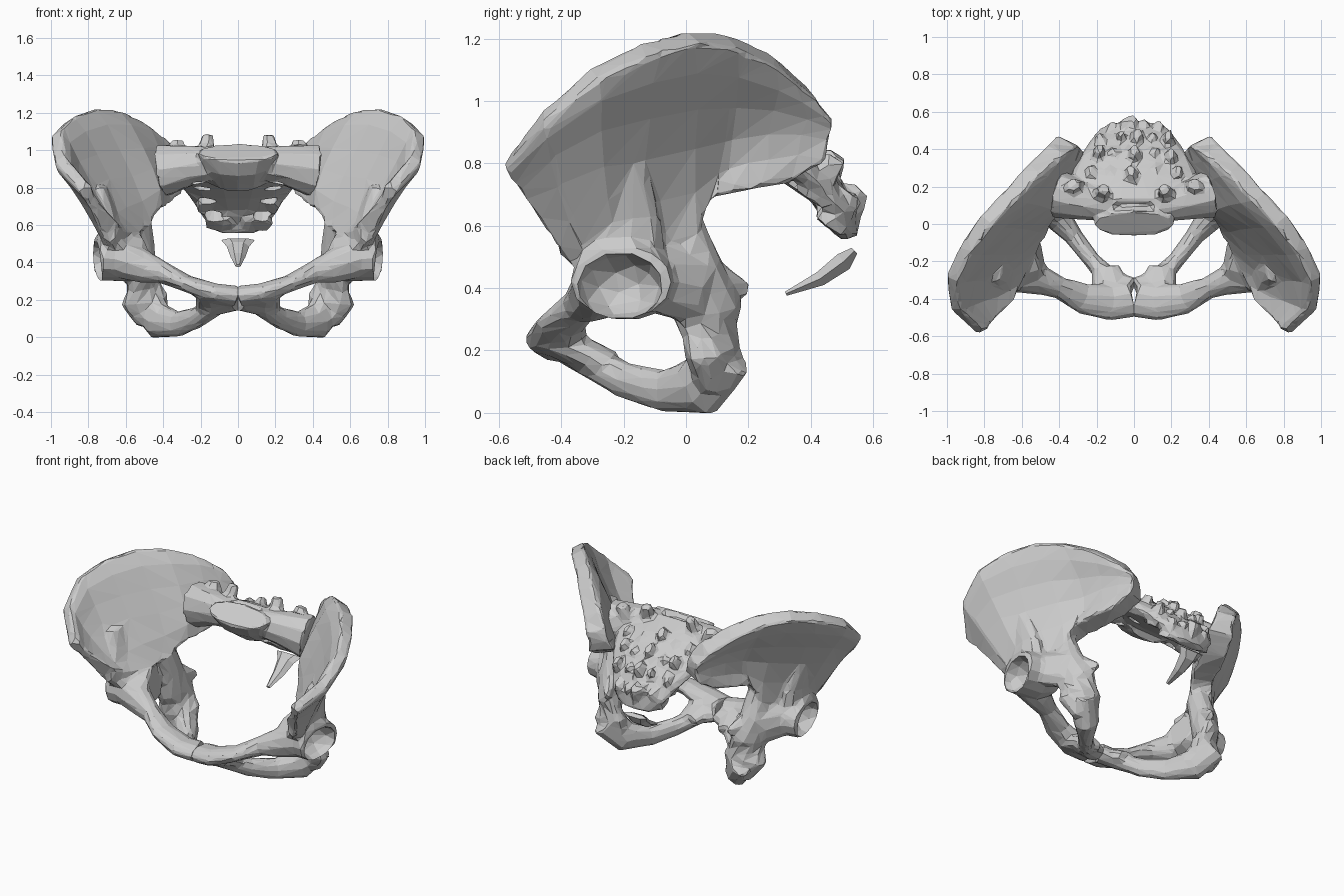
import bpy, bmesh, math, random
from mathutils import Vector, Matrix

if "Cube" in bpy.data.objects:
    bpy.data.objects.remove(bpy.data.objects["Cube"])

Z = Vector((0, 0, 1))
random.seed(4)


def bridge(bm, rings):
    """Skin a list of point rings into a closed solid."""
    rings = [[bm.verts.new(p) for p in r] for r in rings]
    n = len(rings[0])
    for a, b in zip(rings, rings[1:]):
        for i in range(n):
            j = (i + 1) % n
            bm.faces.new((a[i], a[j], b[j], b[i]))
    bm.faces.new(rings[0][::-1])
    bm.faces.new(rings[-1])


def tube(bm, path, n=10):
    """Path of (x, y, z, sideways radius, other radius)."""
    c = [Vector(p[:3]) for p in path]
    rings = []
    for i, p in enumerate(path):
        t = (c[min(i + 1, len(c) - 1)] - c[max(i - 1, 0)]).normalized()
        side = t.cross(Z)
        side = side.normalized() if side.length > 0.05 else Vector((1, 0, 0))
        up = side.cross(t)
        rings.append([c[i] + side * p[3] * math.cos(2 * math.pi * k / n)
                      + up * p[4] * math.sin(2 * math.pi * k / n) for k in range(n)])
    bridge(bm, rings)


def finish(bm, name):
    bmesh.ops.recalc_face_normals(bm, faces=bm.faces[:])
    me = bpy.data.meshes.new(name)
    bm.to_mesh(me)
    bm.free()
    ob = bpy.data.objects.new(name, me)
    bpy.context.collection.objects.link(ob)
    return ob


def fuse(ob, voxel, cutter, ratio, smooth):
    """Melt overlapping parts together, carve, then reduce to flat facets."""
    m = ob.modifiers.new("fuse", 'REMESH')
    m.mode = 'VOXEL'
    m.voxel_size = voxel
    m = ob.modifiers.new("soften", 'SMOOTH')
    m.iterations = smooth
    m = ob.modifiers.new("carve", 'BOOLEAN')
    m.operation = 'DIFFERENCE'
    m.solver = 'EXACT'
    m.object = cutter
    m = ob.modifiers.new("facets", 'DECIMATE')
    m.ratio = ratio


# ---------- hip bone (one side, mirrored) ----------
hip = bmesh.new()

# iliac blade: front-to-back columns of crest, middle and base points
blade = [
    ((.82, -.58, .80), (.76, -.51, .70), (.67, -.40, .56)),
    ((.955, -.46, .95), (.83, -.41, .76), (.66, -.33, .53)),
    ((.975, -.29, 1.09), (.81, -.28, .81), (.63, -.24, .52)),
    ((.90, -.13, 1.165), (.71, -.14, .83), (.58, -.12, .54)),
    ((.79, .02, 1.205), (.60, .00, .86), (.53, -.01, .59)),
    ((.67, .15, 1.19), (.49, .11, .89), (.48, .07, .69)),
    ((.54, .29, 1.125), (.435, .24, .91), (.44, .18, .715)),
    ((.42, .40, 1.03), (.385, .36, .91), (.38, .30, .75)),
    ((.36, .445, .95), (.345, .44, .89), (.34, .42, .82)),
]
grid = []
for col in blade:
    a, b, c = (Vector(p) for p in col)
    grid.append([a * (1 - t) * (1 - 2 * t) + b * 4 * t * (1 - t) + c * t * (2 * t - 1)
                 for t in (0, .12, .3, .5, .75, 1)])
half = (.03, .04, .03, .03, .042, .06)
rings = []
for i, col in enumerate(grid):
    du = [p - q for p, q in zip(grid[min(i + 1, 8)], grid[max(i - 1, 0)])]
    outer, inner = [], []
    for j, p in enumerate(col):
        dv = col[min(j + 1, 5)] - col[max(j - 1, 0)]
        nrm = du[j].cross(dv).normalized() * (half[j] + .0035 * i)
        outer.append(p + nrm)
        inner.append(p - nrm)
    rings.append(outer + inner[::-1])
bridge(hip, rings)

# socket block
tube(hip, [(.50, -.17, .45, .11, .10), (.61, -.19, .43, .165, .135),
           (.755, -.21, .42, .165, .12)], 14)
# swelling of the blade above the socket, and behind it
tube(hip, [(.74, -.22, .80, .09, .04), (.69, -.22, .63, .14, .055), (.66, -.22, .48, .165, .085)])
tube(hip, [(.68, -.14, .43, .07, .10), (.56, .03, .40, .07, .12)])
# front lower spine above the socket
tube(hip, [(.66, -.28, .54, .07, .07), (.69, -.40, .56, .04, .055)])
# ischium body
tube(hip, [(.53, -.03, .62, .07, .08), (.525, .03, .46, .085, .09), (.51, .07, .32, .08, .12),
           (.50, .085, .20, .08, .14), (.46, .09, .09, .06, .09)])
# ischial spine
tube(hip, [(.50, .06, .43, .05, .08), (.45, .20, .395, .02, .025)])
# sitting bone and lower ramus
tube(hip, [(.50, .13, .20, .07, .11), (.42, .05, .085, .08, .10), (.32, -.07, .07, .05, .07),
           (.22, -.20, .105, .045, .06), (.12, -.31, .165, .065, .05), (.012, -.35, .19, .07, .05)])
# upper pubic ramus
tube(hip, [(.62, -.26, .42, .11, .11), (.50, -.30, .375, .08, .09), (.40, -.34, .345, .06, .06),
           (.27, -.40, .285, .085, .045), (.12, -.42, .235, .10, .055), (.012, -.40, .22, .10, .06)])
# pubic plate between the two rami
tube(hip, [(.13, -.47, .245, .10, .045), (.12, -.36, .205, .105, .055), (.15, -.24, .15, .08, .05)])
hip_bone = finish(hip, "hip_bone")

cut = bmesh.new()
bmesh.ops.create_icosphere(cut, subdivisions=3, radius=1, matrix=Matrix.Translation(
    (.78, -.215, .405)) @ Matrix.Diagonal((.15, .14, .11, 1)))
socket_cutter = finish(cut, "socket_cutter")
fuse(hip_bone, .016, socket_cutter, .05, 3)
hip_bone.modifiers.new("both_sides", 'MIRROR')

# ---------- sacrum ----------
sac = bmesh.new()
# curved wedge
tube(sac, [(0, .09, .93, .36, .10), (0, .22, .88, .36, .09), (0, .35, .80, .30, .075),
           (0, .44, .72, .24, .06), (0, .50, .64, .19, .05), (0, .525, .56, .10, .03)], 14)
# top vertebral body
tube(sac, [(0, 0, .99, .22, .085), (0, .04, .93, .19, .09), (0, .16, .86, .17, .10)], 12)


def knob(x, y, z, r):
    """Rough bony bump pointing backward and up."""
    j = [random.uniform(-.02, .02) for _ in range(3)]
    tube(sac, [(x, y - .06, z - .08, r * 1.5, r * 1.8),
               (x + j[0], y + .025 + j[1], z + .035 + j[2], r * .6, r)], 5)


for s in (-1, 1):
    # wing and upper joint processes
    tube(sac, [(s * .10, .10, .93, .09, .09), (s * .25, .12, .92, .10, .11),
               (s * .41, .16, .89, .13, .145)])
    tube(sac, [(s * .18, .14, .96, .06, .05), (s * .16, .19, 1.08, .035, .03)], 6)
    tube(sac, [(s * .31, .18, .95, .07, .06), (s * .33, .21, 1.05, .04, .035)], 6)
    # rear side ridges
    for y, z, x in ((.28, .91, .22), (.37, .85, .20), (.45, .77, .17), (.51, .68, .13)):
        knob(s * x, y, z, .04)
        knob(s * x * .5, y, z, .03)
# central row of spines
for y, z in ((.25, .95), (.36, .88), (.46, .79), (.52, .68)):
    knob(0, y + .01, z + .01, .045)
sacrum = finish(sac, "sacrum")

# paired nerve openings
cut = bmesh.new()
for s in (-1, 1):
    for x, y, z in ((.21, .15, .90), (.19, .26, .84), (.165, .37, .765), (.13, .45, .69)):
        bmesh.ops.create_icosphere(cut, subdivisions=2, radius=1, matrix=Matrix.Translation(
            (s * x, y - .03, z - .04)) @ Matrix.Rotation(-.64, 4, 'X')
            @ Matrix.Diagonal((.05, .024, .11, 1)))
opening_cutter = finish(cut, "opening_cutter")
fuse(sacrum, .014, opening_cutter, .08, 2)

for c in (socket_cutter, opening_cutter):
    c.hide_render = True
    c.display_type = 'WIRE'

# ---------- tail bone ----------
tail = bmesh.new()
tube(tail, [(0, .54, .52, .09, .015), (0, .505, .485, .06, .035),
            (0, .43, .43, .04, .027), (0, .32, .382, .015, .008)], 6)
finish(tail, "tail_bone")
